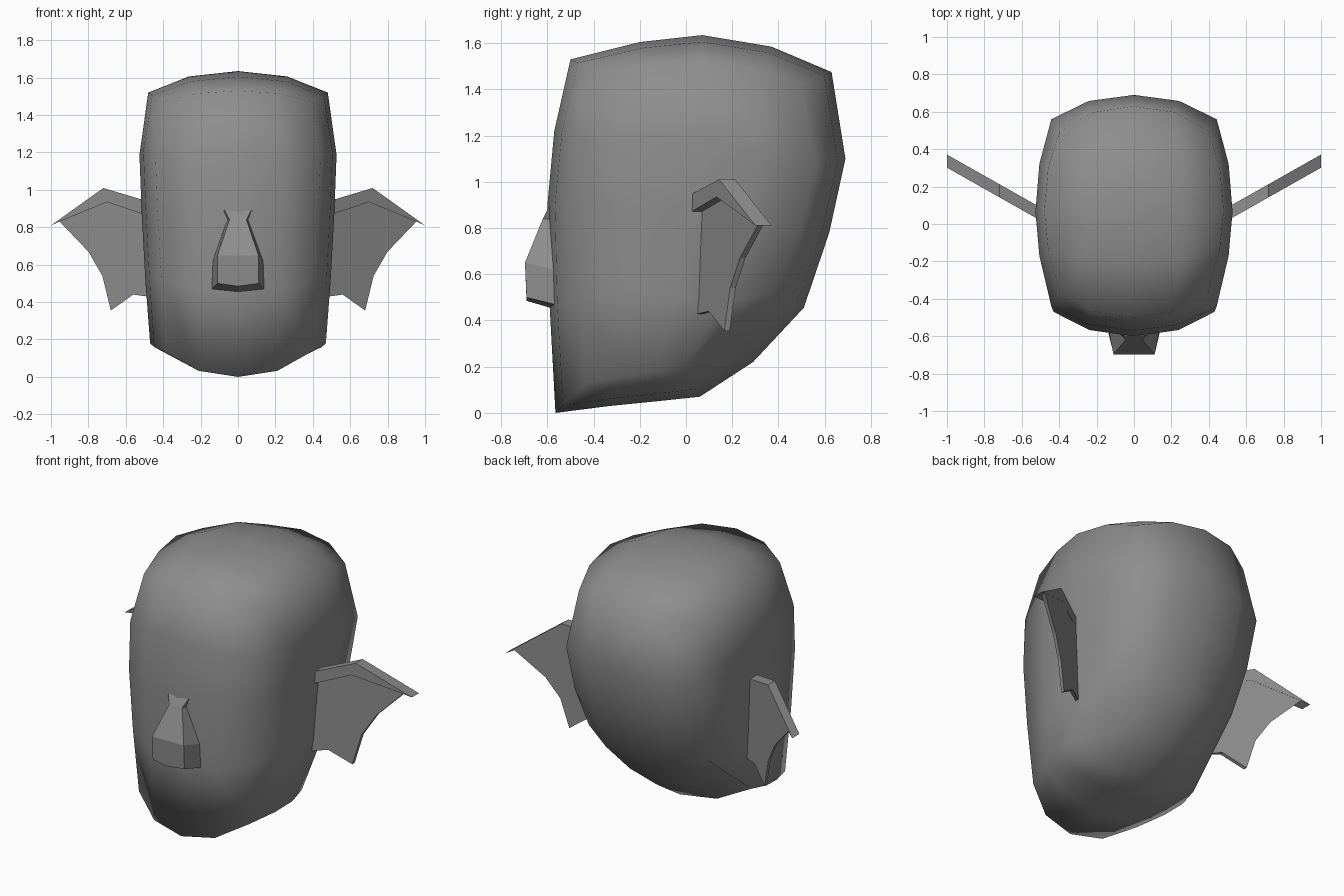
import bpy, bmesh
from mathutils import Vector

cube = bpy.data.objects.get("Cube")
if cube:
    bpy.data.objects.remove(cube, do_unlink=True)

grey = bpy.data.materials.new("plain_grey")
grey.use_nodes = True
GREY = (0.27, 0.27, 0.27, 1)
grey.diffuse_color = GREY
grey.node_tree.nodes["Principled BSDF"].inputs["Base Color"].default_value = GREY


def finish(bm, name, smooth=False):
    bmesh.ops.recalc_face_normals(bm, faces=bm.faces[:])
    for face in bm.faces:
        face.smooth = smooth
    mesh = bpy.data.meshes.new(name)
    bm.to_mesh(mesh)
    bm.free()
    mesh.materials.append(grey)
    obj = bpy.data.objects.new(name, mesh)
    bpy.context.collection.objects.link(obj)
    return obj


# Head: a gridded cube fitted to four midline profiles (y, z)
FRONT = [(-.565, 0), (-.59, .46), (-.6, .9), (-.57, 1.22), (-.5, 1.53)]
BACK = [(.29, .22), (.51, .455), (.62, .78), (.69, 1.1), (.63, 1.475)]
BOTTOM = [(-.565, 0), (-.33, .03), (-.13, .05), (.06, .07), (.29, .22)]
TOP = [(-.5, 1.53), (-.2, 1.605), (.07, 1.635), (.37, 1.585), (.63, 1.475)]
HALF_WIDTH = [.47, .495, .515, .527, .48]


def profile_point(i, j):
    """Blend the four profiles into a patch."""
    s, t = i / 4, j / 4
    front, back, bottom, top = (Vector(p) for p in (FRONT[j], BACK[j], BOTTOM[i], TOP[i]))
    corners = Vector(FRONT[0]).lerp(Vector(BACK[0]), s).lerp(
        Vector(FRONT[4]).lerp(Vector(BACK[4]), s), t)
    return front.lerp(back, s) + bottom.lerp(top, t) - corners


bm = bmesh.new()
bmesh.ops.create_cube(bm, size=2)
bmesh.ops.subdivide_edges(bm, edges=bm.edges[:], cuts=3, use_grid_fill=True)
for vert in bm.verts:
    u, v, w = vert.co
    i, j = round((v + 1) * 2), round((w + 1) * 2)
    y, z = profile_point(i, j)
    half = HALF_WIDTH[j] - .085 * v * v
    side = abs(u) ** .87 * (1 if u > 0 else -1)
    pull = .115 * (1 - .5 * v * v) if w > 0 else .13
    vert.co = (side * half, y - .13 * v * u * u, z - pull * w * u * u)
finish(bm, "head", smooth=True)


# Nose: a faceted wedge, wide at the nostrils
def nose_row(base_x, base_z, front_x, front_y, front_z, centre_z):
    base_y = -.57
    return [(-base_x, base_y, base_z), (-front_x, front_y, front_z), (0, front_y, centre_z),
            (front_x, front_y, front_z), (base_x, base_y, base_z)]


rows = [nose_row(.095, .91, .07, -.595, .89, .89),
        nose_row(.06, .84, .045, -.62, .84, .84),
        nose_row(.135, .62, .11, -.697, .65, .65),
        nose_row(.14, .47, .11, -.69, .5, .485),
        nose_row(.14, .47, .14, -.57, .47, .45)]
bm = bmesh.new()
grid = [[bm.verts.new(p) for p in row] for row in rows]
for upper, lower in zip(grid, grid[1:]):
    for k in range(4):
        bm.faces.new((upper[k], upper[k + 1], lower[k + 1], lower[k]))
bmesh.ops.remove_doubles(bm, verts=bm.verts[:], dist=.001)
finish(bm, "nose")


# Ears: swept-back slabs made from outlines (x, z)
def ear_slab(name, outline, near, far, mirror):
    bm = bmesh.new()
    rings = [[bm.verts.new((mirror * x, .03 + (x - .52) * .565 + depth, z))
              for x, z in outline] for depth in (near, far)]
    for ring in rings:
        bm.faces.new(ring)
    count = len(outline)
    for k in range(count):
        n = (k + 1) % count
        bm.faces.new((rings[0][k], rings[0][n], rings[1][n], rings[1][k]))
    finish(bm, name)


RIM = [(.47, .935), (.72, 1.01), (1, .81), (.95, .832), (.7, .935), (.47, .858)]
MEMBRANE = [(.45, .87), (.7, .945), (.955, .832), (.8, .67), (.725, .54),
            (.68, .355), (.56, .44), (.45, .425)]
for label, mirror in (("left", 1), ("right", -1)):
    ear_slab(label + "_ear_rim", RIM, 0, .07, mirror)
    ear_slab(label + "_ear_membrane", MEMBRANE, .045, .069, mirror)
